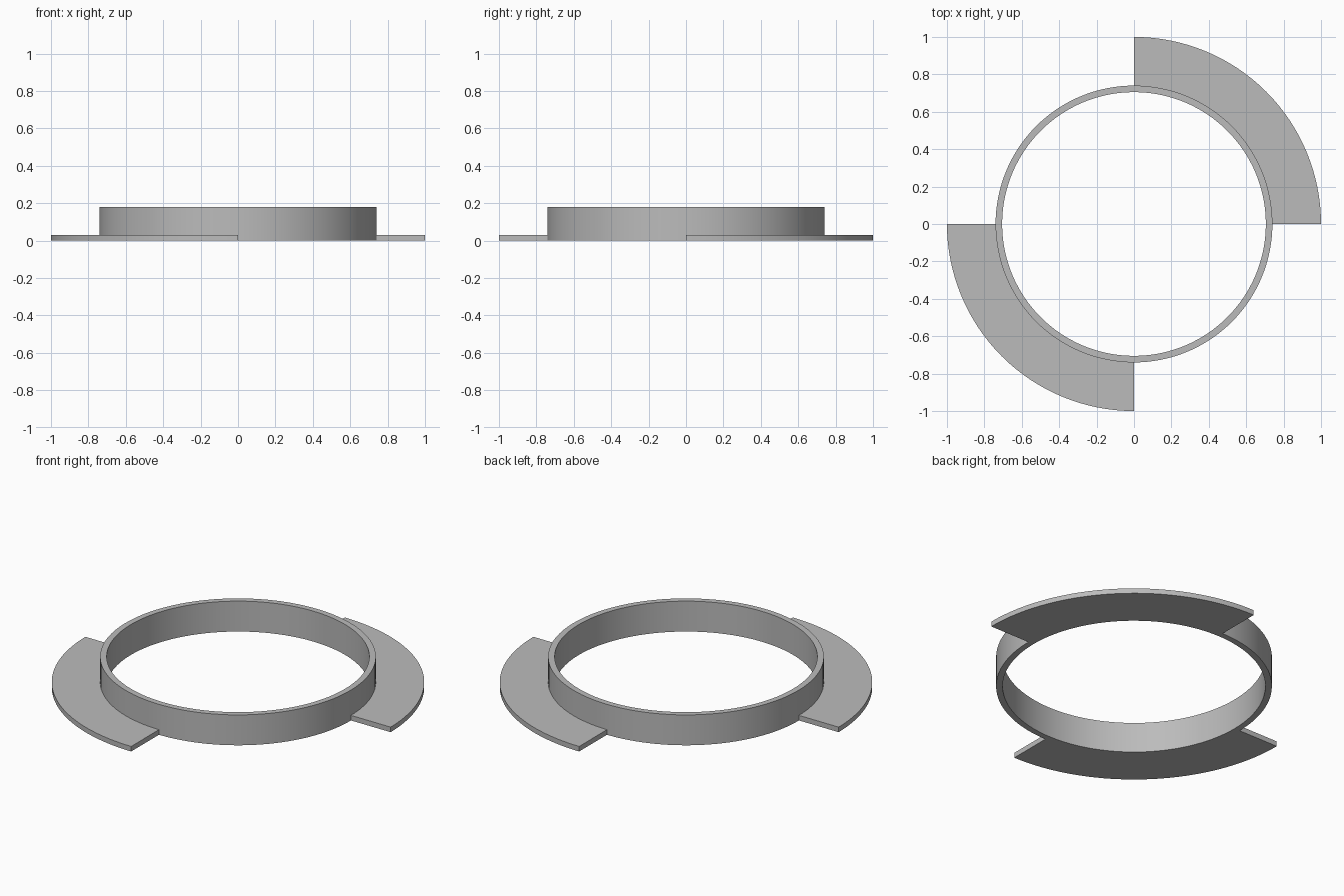
import bpy
import bmesh
from math import cos, sin, pi, radians

cube = bpy.data.objects.get("Cube")
if cube:
    bpy.data.objects.remove(cube, do_unlink=True)

SEGMENTS = 128          # facets in a full turn
BORE, WALL, RIM = 0.705, 0.74, 1.0
RING_HEIGHT, FLANGE_HEIGHT = 0.18, 0.03

grey = bpy.data.materials.new("plain grey")
grey.use_nodes = True
colour = (0.5, 0.5, 0.5, 1.0)
grey.diffuse_color = colour
grey.node_tree.nodes["Principled BSDF"].inputs["Base Color"].default_value = colour


def swept_band(name, inner, outer, height, start, turn):
    """Sweep a rectangular section about z, through a fraction of a turn."""
    bm = bmesh.new()
    closed = turn == 1
    steps = int(SEGMENTS * turn)
    section = [(inner, 0), (outer, 0), (outer, height), (inner, height)]
    loops = []
    for i in range(steps if closed else steps + 1):
        a = start + 2 * pi * i / SEGMENTS
        loops.append([bm.verts.new((r * cos(a), r * sin(a), z)) for r, z in section])
    for i in range(steps):
        p, q = loops[i], loops[(i + 1) % len(loops)]
        for j in range(4):
            k = (j + 1) % 4
            bm.faces.new((p[j], p[k], q[k], q[j]))
    if not closed:
        bm.faces.new(loops[0])
        bm.faces.new(loops[-1])
    bmesh.ops.recalc_face_normals(bm, faces=bm.faces)
    mesh = bpy.data.meshes.new(name)
    bm.to_mesh(mesh)
    bm.free()
    mesh.materials.append(grey)
    obj = bpy.data.objects.new(name, mesh)
    bpy.context.collection.objects.link(obj)
    bpy.ops.object.select_all(action="DESELECT")
    obj.select_set(True)
    bpy.context.view_layer.objects.active = obj
    bpy.ops.object.shade_smooth_by_angle(angle=radians(30))
    return obj


# Upright collar
swept_band("collar_ring", BORE, WALL, RING_HEIGHT, 0, 1)

# Two opposite quarter-turn flanges at the base
for name, start in (("back_left_flange", 0), ("front_right_flange", pi)):
    swept_band(name, WALL, RIM, FLANGE_HEIGHT, start, 0.25)
